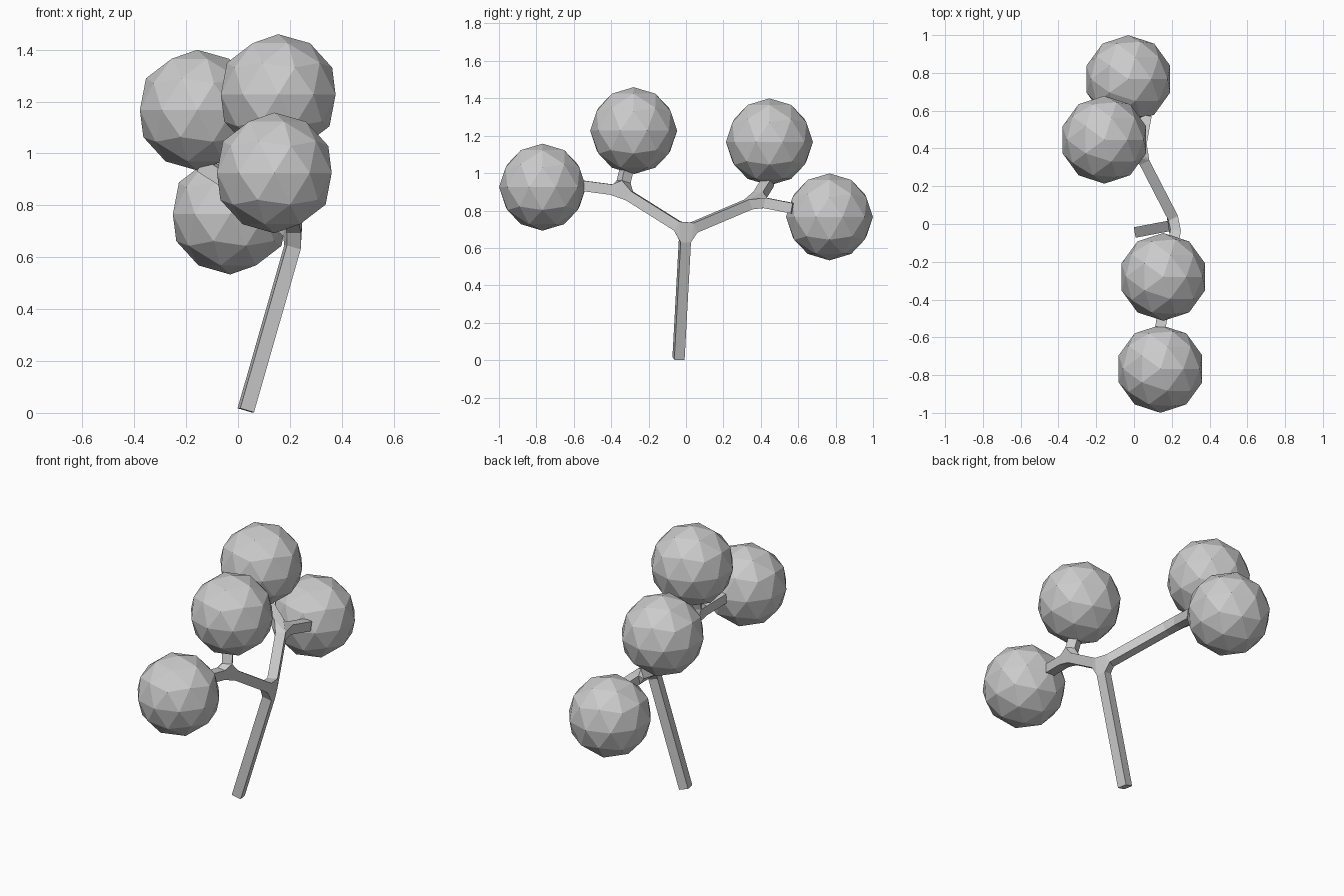
import bpy

if "Cube" in bpy.data.objects:
    bpy.data.objects.remove(bpy.data.objects["Cube"])

# Branch skeleton: trunk, two forks, four twigs
points = [
    (0.03, -0.04, 0.01),     # trunk base
    (0.225, -0.003, 0.69),   # main fork
    (0.17, -0.345, 0.905),   # front fork
    (0.03, 0.375, 0.85),     # back fork
    (0.14, -0.55, 0.932),
    (0.15, -0.31, 1.05),
    (0.065, 0.57, 0.812),
    (-0.135, 0.44, 0.955),
]
edges = [(0, 1), (1, 2), (1, 3), (2, 4), (2, 5), (3, 6), (3, 7)]

mesh = bpy.data.meshes.new("branches")
mesh.from_pydata(points, edges, [])
branches = bpy.data.objects.new("branches", mesh)
bpy.context.collection.objects.link(branches)
bpy.context.view_layer.objects.active = branches
branches.select_set(True)

# Square-section limbs from the skeleton
skin = branches.modifiers.new("limbs", 'SKIN')
skin.use_smooth_shade = False
layer = mesh.skin_vertices[0] if mesh.skin_vertices else None
if layer is None:
    bpy.ops.mesh.customdata_skin_add()
    layer = mesh.skin_vertices[0]
for i, v in enumerate(layer.data):
    v.radius = (0.028, 0.028)
    v.use_root = (i == 0)

# Faceted foliage balls
foliage = [
    (0.14, -0.767, 0.925),
    (0.155, -0.28, 1.227),
    (-0.157, 0.446, 1.167),
    (-0.03, 0.767, 0.766),
]
for i, centre in enumerate(foliage):
    bpy.ops.mesh.primitive_ico_sphere_add(subdivisions=2, radius=0.2325, location=centre)
    bpy.context.object.name = f"foliage_{i + 1}"
